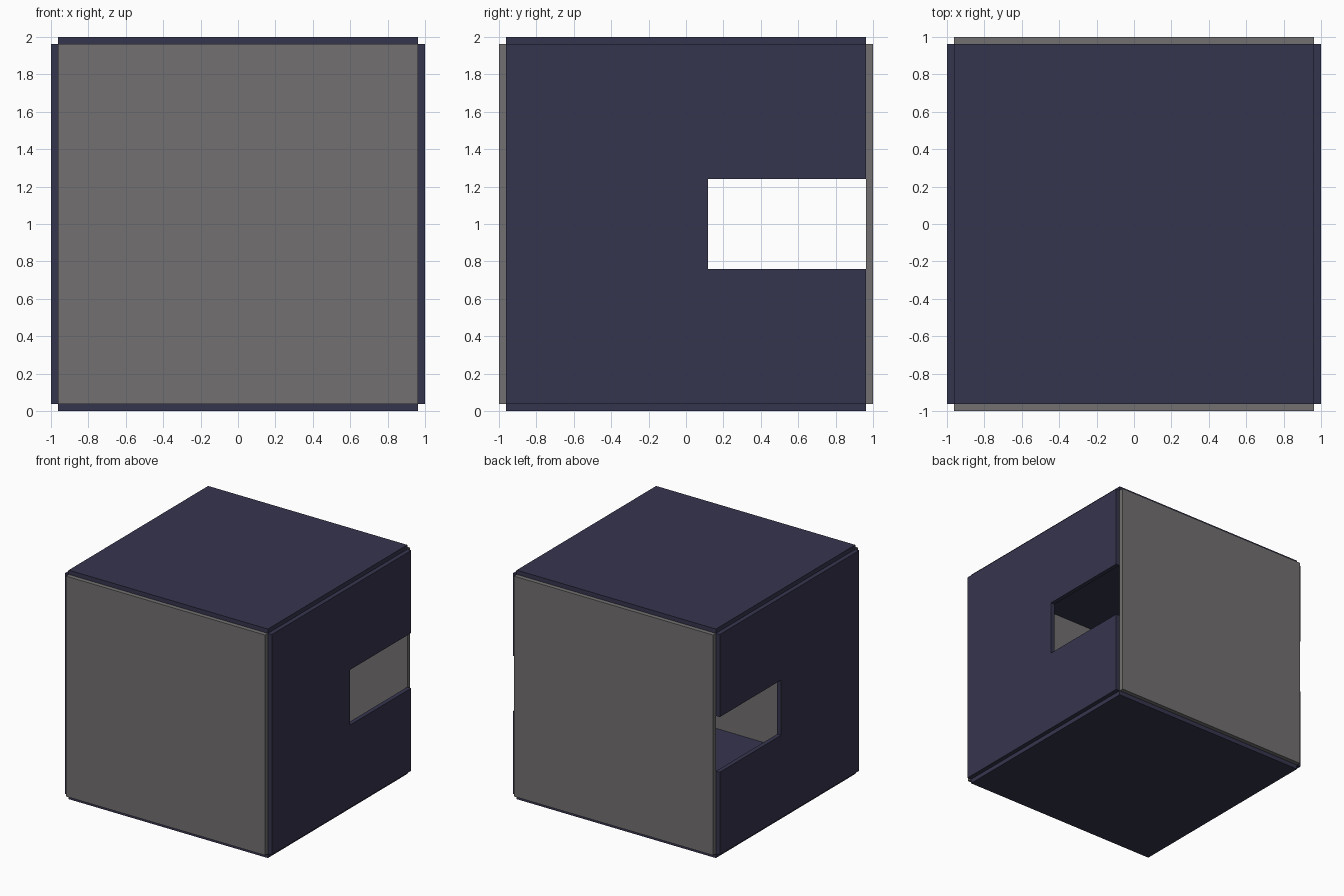
import bpy
import bmesh
from mathutils import Matrix

if "Cube" in bpy.data.objects:
    bpy.data.objects.remove(bpy.data.objects["Cube"])

O = 1.0        # outer half size
I = 0.962      # inner half size, where the plates start


def material(name, rgb):
    m = bpy.data.materials.new(name)
    m.diffuse_color = (*rgb, 1.0)
    m.use_nodes = True
    m.node_tree.nodes["Principled BSDF"].inputs["Base Color"].default_value = m.diffuse_color
    return m


GREY = material("warm grey", (0.17, 0.163, 0.162))
NAVY = material("dark navy", (0.036, 0.035, 0.077))


def plate(name, profile, frame, mat):
    """Extrude a flat outline from I to O along the frame's third axis."""
    bm = bmesh.new()
    face = bm.faces.new([bm.verts.new((u, v, I)) for u, v in profile])
    ext = bmesh.ops.extrude_face_region(bm, geom=[face])
    verts = [g for g in ext["geom"] if isinstance(g, bmesh.types.BMVert)]
    bmesh.ops.translate(bm, verts=verts, vec=(0, 0, O - I))
    bm.transform(Matrix.Translation((0, 0, 1)) @ Matrix(frame).transposed().to_4x4())
    bmesh.ops.recalc_face_normals(bm, faces=bm.faces)
    mesh = bpy.data.meshes.new(name)
    bm.to_mesh(mesh)
    bm.free()
    mesh.materials.append(mat)
    ob = bpy.data.objects.new(name, mesh)
    bpy.context.collection.objects.link(ob)


SQUARE = [(-I, -I), (I, -I), (I, I), (-I, I)]
# Side outline with a window slot open toward the back edge
N, H = 0.117, 0.241
SLOTTED = [(-I, -I), (I, -I), (I, -H), (N, -H), (N, H), (I, H), (I, I), (-I, I)]

X, Y, Z = (1, 0, 0), (0, 1, 0), (0, 0, 1)


def neg(a):
    return tuple(-c for c in a)


# Opposite pairs of plates; frame = (u axis, v axis, outward axis)
for name, outline, u, v, out, mat in [
    ("back_wall", SQUARE, X, Z, Y, GREY),
    ("front_wall", SQUARE, X, Z, neg(Y), GREY),
    ("right_wall", SLOTTED, Y, Z, X, NAVY),
    ("left_wall", SLOTTED, Y, Z, neg(X), NAVY),
    ("roof", SQUARE, X, Y, Z, NAVY),
    ("floor", SQUARE, X, Y, neg(Z), NAVY),
]:
    plate(name, outline, (u, v, out), mat)
